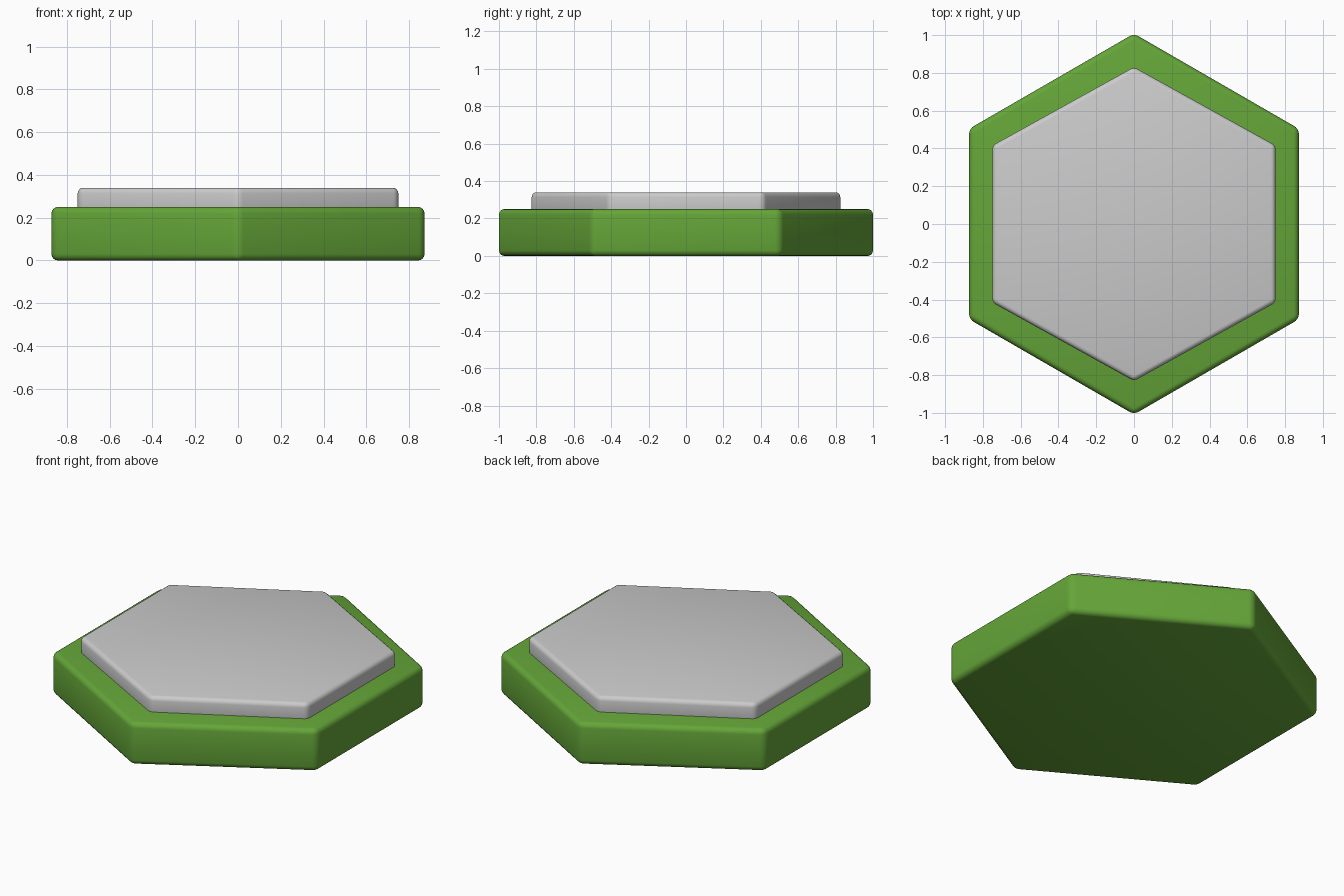
import bpy
import math

if "Cube" in bpy.data.objects:
    bpy.data.objects.remove(bpy.data.objects["Cube"])

green = bpy.data.materials.new("green")
green.diffuse_color = (0.13, 0.38, 0.04, 1)
green.use_nodes = True
green.node_tree.nodes["Principled BSDF"].inputs["Base Color"].default_value = green.diffuse_color


def hex_slab(name, apothem, half_y, z0, z1, bevel, mat=None):
    """Pointed-at-y hexagonal slab with softly rounded edges."""
    pts = [(0, half_y), (-apothem, half_y / 2), (-apothem, -half_y / 2),
           (0, -half_y), (apothem, -half_y / 2), (apothem, half_y / 2)]
    verts = [(x, y, z) for z in (z0, z1) for x, y in pts]
    faces = [tuple(reversed(range(6))), tuple(range(6, 12))]
    faces += [(i, (i + 1) % 6, (i + 1) % 6 + 6, i + 6) for i in range(6)]
    mesh = bpy.data.meshes.new(name)
    mesh.from_pydata(verts, [], faces)
    mesh.shade_smooth()
    obj = bpy.data.objects.new(name, mesh)
    bpy.context.collection.objects.link(obj)
    if mat:
        mesh.materials.append(mat)
    mod = obj.modifiers.new("rounded_edges", 'BEVEL')
    mod.width = bevel
    mod.segments = 4
    mod.limit_method = 'ANGLE'
    mod.angle_limit = math.radians(30)
    return obj


# Green base tile
hex_slab("base_tile", 0.873, 1.008, 0, 0.25, 0.03, green)

# Grey top plate, sunk slightly into the base
hex_slab("top_plate", 0.75, 0.831, 0.21, 0.34, 0.025)
